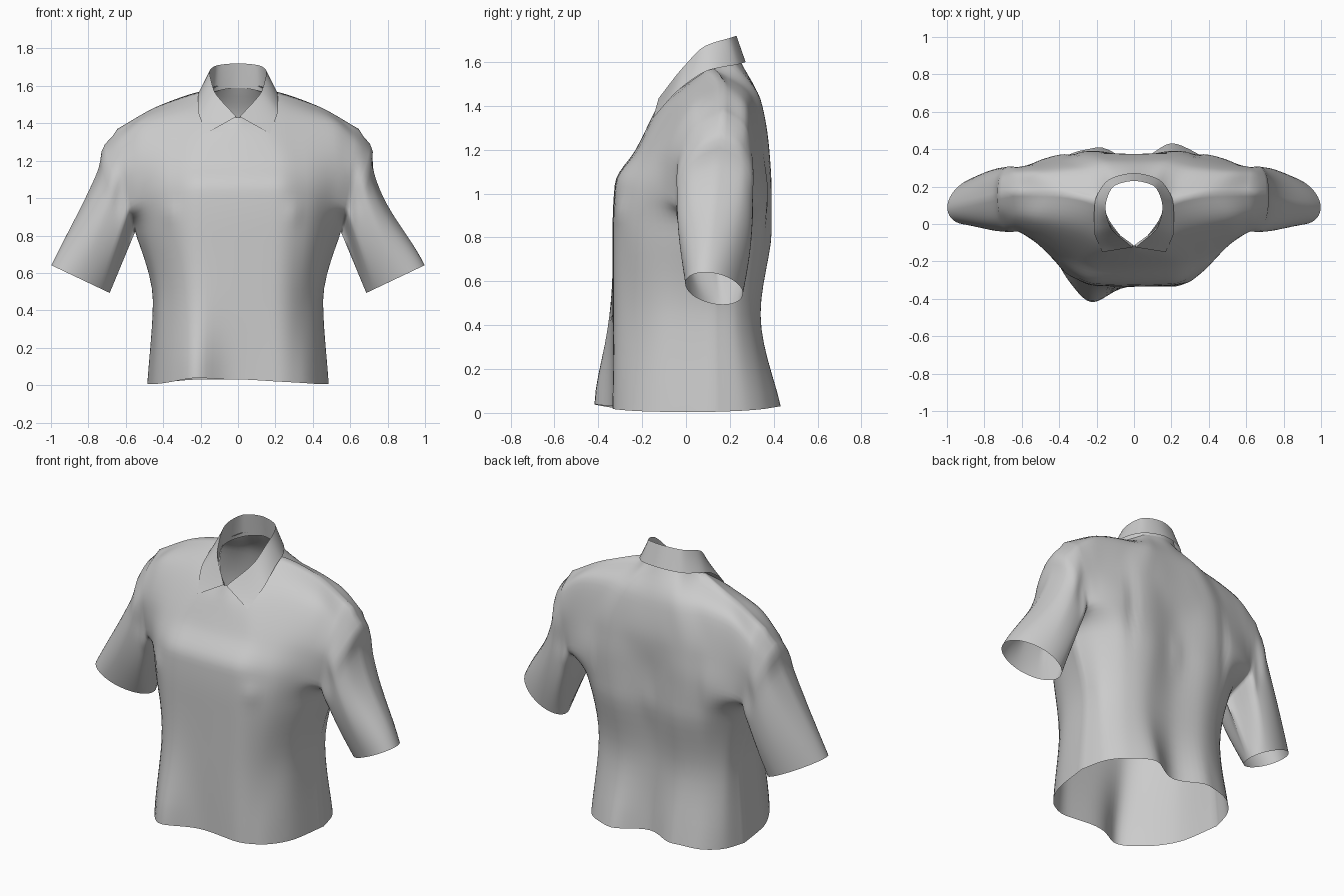
import bpy, bmesh, math
from mathutils import Vector

if "Cube" in bpy.data.objects:
    bpy.data.objects.remove(bpy.data.objects["Cube"])

K = 6  # subdivisions per control span


def spline(pts, k=K):
    """Smooth curve through points without overshoot."""
    n = len(pts)
    d = [pts[i + 1] - pts[i] for i in range(n - 1)]

    def tangent(i):
        if i == 0:
            return d[0]
        if i == n - 1:
            return d[-1]
        return Vector([2 * a * b / (a + b) if a * b > 1e-12 else 0
                       for a, b in zip(d[i - 1], d[i])])
    out = []
    for i in range(n - 1):
        m0, m1 = tangent(i), tangent(i + 1)
        for j in range(k):
            t = j / k
            out.append(pts[i] * (2*t**3 - 3*t*t + 1) + m0 * (t**3 - 2*t*t + t)
                       + pts[i + 1] * (3*t*t - 2*t**3) + m1 * (t**3 - t*t))
    return out + [pts[-1]]


def mirrored(half):
    pts = [Vector(p) for p in half]
    return [Vector((-p.x, p.y, p.z)) for p in pts[:0:-1]] + pts


def patch(rows, k=K):
    """Smooth grid through mirrored control rows."""
    across = [spline(mirrored(r)) for r in rows]
    cols = [spline(list(c), k) for c in zip(*across)]
    return [list(r) for r in zip(*cols)]


def add_grid(bm, grid):
    vs = [[bm.verts.new(p) for p in r] for r in grid]
    for a, b in zip(vs, vs[1:]):
        for i in range(len(a) - 1):
            bm.faces.new((a[i], a[i + 1], b[i + 1], b[i]))


def finish(bm, name, angle, weld):
    bmesh.ops.remove_doubles(bm, verts=bm.verts, dist=weld)
    bmesh.ops.recalc_face_normals(bm, faces=bm.faces)
    me = bpy.data.meshes.new(name)
    bm.to_mesh(me)
    bm.free()
    ob = bpy.data.objects.new(name, me)
    bpy.context.collection.objects.link(ob)
    bpy.ops.object.select_all(action='DESELECT')
    ob.select_set(True)
    bpy.context.view_layer.objects.active = ob
    bpy.ops.object.shade_smooth_by_angle(angle=math.radians(angle))


# Front and back panels: hem, waist, underarm, chest, upper chest, yoke, neck/shoulder
front = patch([
    [(0, -.33, .03), (.2, -.335, .02), (.34, -.28, .012), (.45, -.1, .005), (.485, .13, .005)],
    [(0, -.335, .45), (.19, -.33, .45), (.33, -.26, .45), (.43, -.08, .45), (.455, .13, .45)],
    [(0, -.335, .82), (.2, -.33, .82), (.36, -.26, .82), (.49, -.07, .82), (.55, .13, .82)],
    [(0, -.325, 1.04), (.2, -.32, 1.04), (.37, -.24, 1.02), (.51, -.11, .99), (.585, -.045, .95)],
    [(0, -.23, 1.2), (.2, -.22, 1.2), (.36, -.17, 1.19), (.52, -.09, 1.17), (.62, -.04, 1.13)],
    [(0, -.15, 1.36), (.13, -.125, 1.38), (.28, -.03, 1.44), (.5, .02, 1.40), (.645, .04, 1.29)],
    [(0, -.115, 1.43), (.12, 0, 1.5), (.19, .12, 1.57), (.42, .17, 1.495), (.645, .17, 1.37)]])
back = patch([
    [(0, .34, .03), (.2, .42, .03), (.35, .37, .02), (.45, .26, .01), (.485, .13, .005)],
    [(0, .32, .45), (.19, .34, .45), (.32, .31, .45), (.43, .22, .45), (.455, .13, .45)],
    [(0, .36, .82), (.2, .39, .82), (.36, .36, .82), (.49, .25, .82), (.55, .13, .82)],
    [(0, .365, 1.02), (.22, .39, 1.02), (.4, .37, 1), (.53, .33, .98), (.585, .3, .95)],
    [(0, .375, 1.2), (.22, .38, 1.2), (.4, .345, 1.19), (.53, .32, 1.17), (.62, .305, 1.13)],
    [(0, .34, 1.42), (.15, .34, 1.43), (.3, .3, 1.44), (.5, .28, 1.40), (.645, .275, 1.29)],
    [(0, .25, 1.6), (.1, .22, 1.6), (.19, .12, 1.57), (.42, .17, 1.495), (.645, .17, 1.37)]])

# Join the shoulder seams exactly
mid = 4 * K
for i in range(len(back[-1])):
    if abs(i - mid) >= 2 * K:
        back[-1][i] = front[-1][i].copy()

# Armhole loop: underarm, up the front, over the shoulder, down the back
start = 2 * K
armhole = [r[-1].copy() for r in front[start:]] + [r[-1].copy() for r in back[start:-1]][::-1]

# Draped folds: (x, z, width, height, push in y)
folds_front = [(-.23, 0, .12, .38, -.085), (.3, .92, .04, .06, -.012),
               (-.36, .92, .04, .06, -.012), (-.38, .55, .06, .3, .02),
               (.36, .4, .06, .25, .015)]
folds_back = [(.2, 0, .07, .2, .012), (-.24, 0, .07, .2, -.015),
              (0, .82, .035, .1, .01), (.33, 1.0, .03, .2, -.012),
              (-.33, 1.0, .03, .2, -.012)]
for grid, folds in ((front, folds_front), (back, folds_back)):
    for row in grid[:-1]:
        for p in row[1:-1]:
            x, z = p.x, p.z
            for fx, fz, sx, sz, amp in folds:
                p.y += amp * math.exp(-((x - fx) / sx)**2 - ((z - fz) / sz)**2)
            if grid is front:
                p.z += .02 * math.exp(-((x + .23) / .12)**2 - (z / .15)**2)

bm = bmesh.new()
add_grid(bm, front)
add_grid(bm, back)

# Sleeves: from the armhole to a tilted oval cuff; the right one bows in a little
centre, major = Vector((.842, .128, .567)), Vector((.156, -.04, .074))
n = len(armhole)
for side, bow in ((1, .045), (-1, .008)):
    rings = []
    steps = 18
    for s in range(steps + 1):
        t = s / steps
        ring = []
        for i, a in enumerate(armhole):
            th = 2 * math.pi * i / (n - 1)
            c = centre - major * math.cos(th) + Vector((0, -.125 * math.sin(th), 0))
            p = a.lerp(c, t)
            puff = math.sin(math.pi * t)
            top = max(0, -math.cos(th))
            p.y += -.018 * puff * math.sin(th)
            p.x -= bow * puff**2 * top
            # rounded cap and soft gathers below the shoulder seam
            p.x += .03 * top * math.exp(-((t - .14) / .1)**2) * min(1, t * 9)
            p.y += .007 * math.sin(th * 6) * math.exp(-((t - .15) / .1)**2) * (s > 0)
            p.x *= side
            ring.append(p)
        rings.append(ring)
    add_grid(bm, rings)
finish(bm, "shirt_body_and_sleeves", 100, .002)

# Turned-down collar: stand base, fold line, outer flap edge
base = [(0, .25, 1.59), (.12, .21, 1.57), (.165, .1, 1.55), (.12, -.015, 1.48), (.005, -.112, 1.425)]
fold = [(0, .23, 1.72), (.11, .2, 1.71), (.152, .09, 1.675), (.13, -.01, 1.58), (.01, -.125, 1.435)]
edge = [(0, .272, 1.6), (.13, .24, 1.59), (.21, .11, 1.565), (.215, -.025, 1.48), (.17, -.15, 1.345)]


def strip(a, b):
    """Ruled strip between two collar lines running from tip to tip."""
    ca, cb = (spline(mirrored(c), 8) for c in (a, b))
    return [[p.lerp(q, j / 5) for p, q in zip(ca, cb)] for j in range(6)]


bm = bmesh.new()
add_grid(bm, strip(base, fold))
add_grid(bm, strip(fold, edge))
finish(bm, "collar", 80, .0005)
